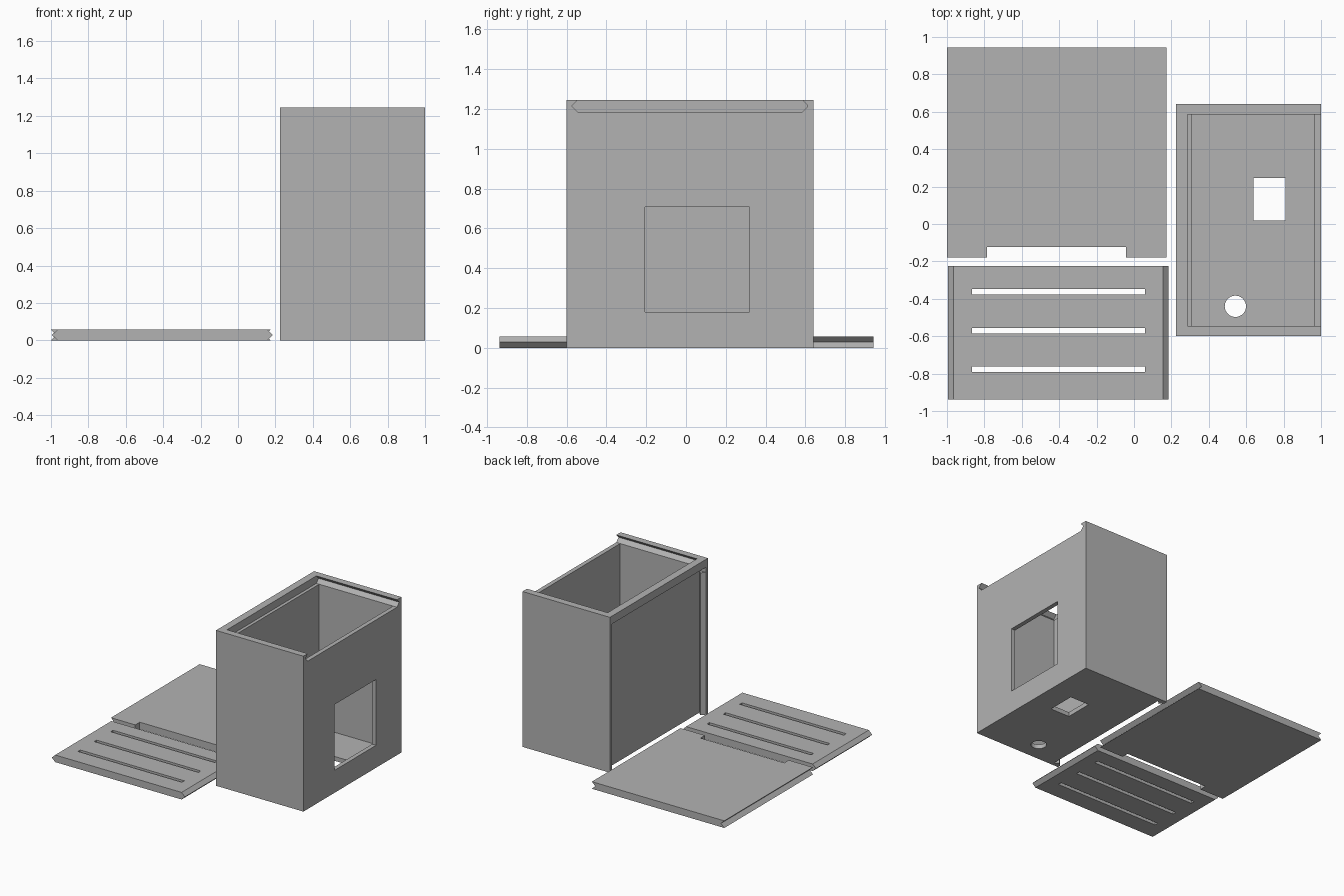
import bpy, bmesh, math
from mathutils import Vector

if "Cube" in bpy.data.objects:
    bpy.data.objects.remove(bpy.data.objects["Cube"])

grey = bpy.data.materials.new("light_grey")
grey.diffuse_color = (0.45, 0.45, 0.45, 1)
grey.use_nodes = True
grey.node_tree.nodes["Principled BSDF"].inputs["Base Color"].default_value = grey.diffuse_color


def prism(name, profile, axis, lo, hi):
    """Extrude a 2D profile along an axis (profile uses the other two axes in order)."""
    def place(p, d):
        c = list(p)
        c.insert("xyz".index(axis), d)
        return Vector(c)
    bm = bmesh.new()
    face = bm.faces.new([bm.verts.new(place(p, lo)) for p in profile])
    ext = bmesh.ops.extrude_face_region(bm, geom=[face])
    verts = [v for v in ext["geom"] if isinstance(v, bmesh.types.BMVert)]
    bmesh.ops.translate(bm, verts=verts, vec=place((0, 0), hi - lo))
    bmesh.ops.recalc_face_normals(bm, faces=bm.faces)
    mesh = bpy.data.meshes.new(name)
    bm.to_mesh(mesh)
    bm.free()
    mesh.materials.append(grey)
    obj = bpy.data.objects.new(name, mesh)
    bpy.context.collection.objects.link(obj)
    return obj


def block(name, x0, x1, y0, y1, z0, z1):
    return prism(name, [(x0, y0), (x1, y0), (x1, y1), (x0, y1)], "z", z0, z1)


def cut(obj, cutters):
    """Subtract each cutter from the object, then remove the cutter."""
    bpy.context.view_layer.objects.active = obj
    for c in cutters:
        c.hide_render = True
        mod = obj.modifiers.new("cut", "BOOLEAN")
        mod.operation, mod.solver, mod.object = "DIFFERENCE", "EXACT", c
        bpy.ops.object.modifier_apply(modifier=mod.name)
        bpy.data.objects.remove(c, do_unlink=True)


# Joint dimensions: inner faces and groove depths of the front and back walls
IN0, IN1 = -0.545, 0.585
OUT0, OUT1 = -0.575, 0.613
H = 1.245

# Open box with a lid channel on top and a rail recess on the left side
box = block("box", 0.225, 1.0, -0.6, 0.642, 0, H)
lid_channel = prism("lid_channel", [
    (IN0, 1.185), (IN1, 1.185), (OUT1, 1.215), (IN1, H), (IN1, 1.3),
    (IN0, 1.3), (IN0, H), (OUT0, 1.215)], "x", 0.285, 1.05)
cavity = block("cavity", 0.31, 0.965, IN0, IN1, 0.035, 1.2)
rail_recess = prism("rail_recess", [
    (0.18, OUT0), (0.225, OUT0), (0.255, IN0), (0.285, OUT0),
    (0.285, OUT1), (0.255, IN1), (0.225, OUT1), (0.18, OUT1)], "z", -0.05, 1.16)
recess_top = block("recess_top", 0.18, 0.285, OUT0, OUT1, 1.14, 1.182)
window = block("window", 0.9, 1.05, -0.205, 0.32, 0.18, 0.707)
floor_slot = block("floor_slot", 0.64, 0.81, 0.02, 0.245, -0.05, 0.1)
circle = [(0.542 + 0.057 * math.cos(a * math.tau / 32),
           -0.44 + 0.057 * math.sin(a * math.tau / 32)) for a in range(32)]
floor_hole = prism("floor_hole", circle, "z", -0.05, 0.1)
cut(box, [lid_channel, cavity, rail_recess, recess_top, window, floor_slot, floor_hole])

# Vented lid with pointed side edges
T = 0.057
lid = prism("vented_lid", [
    (-0.965, 0), (0.156, 0), (0.185, T / 2), (0.156, T),
    (-0.965, T), (-0.995, T / 2)], "y", -0.937, -0.225)
cut(lid, [block("vent", -0.865, 0.058, y - 0.015, y + 0.015, -0.05, 0.1)
          for y in (-0.363, -0.57, -0.777)])

# Side panel with grooved edges and a notch at one end
panel = prism("side_panel", [
    (-1.0, 0), (0.174, 0), (0.144, T / 2), (0.174, T),
    (-1.0, T), (-0.97, T / 2)], "y", -0.18, 0.943)
cut(panel, [block("notch", -0.785, -0.042, -0.3, -0.123, -0.05, 0.1)])
